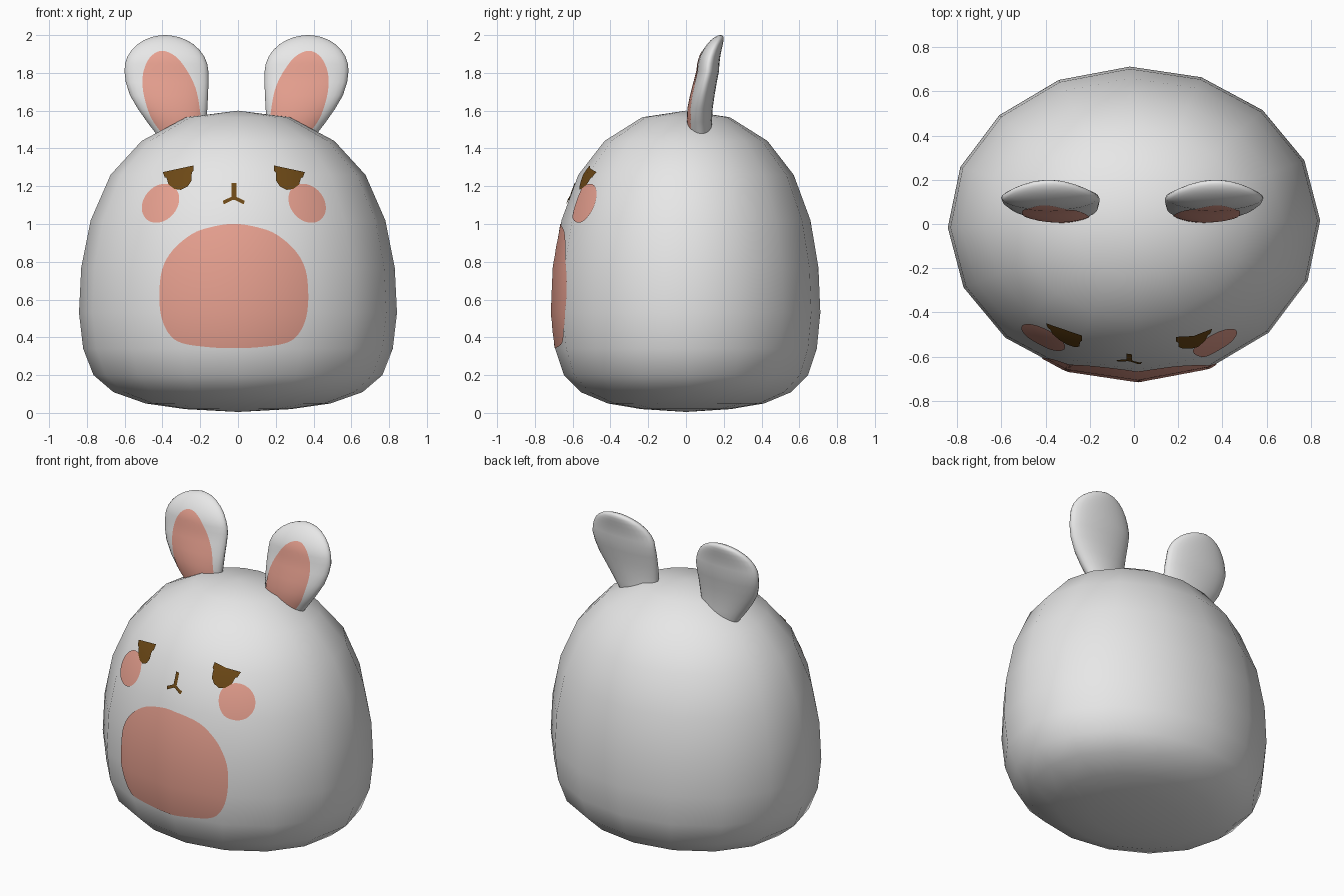
import bpy, bmesh, math
from mathutils import Vector
from mathutils.bvhtree import BVHTree
from mathutils.interpolate import poly_3d_calc

if "Cube" in bpy.data.objects:
    bpy.data.objects.remove(bpy.data.objects["Cube"])


def material(name, rgb):
    m = bpy.data.materials.new(name)
    m.diffuse_color = (*rgb, 1)
    m.use_nodes = True
    m.node_tree.nodes["Principled BSDF"].inputs["Base Color"].default_value = m.diffuse_color
    return m


WHITE = material("white plush", (0.98, 0.98, 0.98))
PINK = material("soft pink", (0.95, 0.42, 0.33))
BROWN = material("dark brown", (0.15, 0.065, 0.008))


def make(name, verts, faces, mat):
    me = bpy.data.meshes.new(name)
    me.from_pydata(verts, [], faces)
    me.materials.append(mat)
    me.polygons.foreach_set("use_smooth", [True] * len(me.polygons))
    ob = bpy.data.objects.new(name, me)
    bpy.context.collection.objects.link(ob)
    return ob


def loft(name, bottom, rings, top, n, twist=0.0, flip=1, axis=0.0):
    """Elliptical rings (z, cx, cy, rx, ry) closed by a pole at each end."""
    verts = [Vector(bottom)]
    for z, cx, cy, rx, ry in rings:
        for i in range(n):
            a = 2 * math.pi * i / n + twist
            verts.append(Vector((cx + rx * math.cos(a), cy + ry * math.sin(a), z)))
    verts.append(Vector(top))
    if flip < 0:
        for v in verts:
            v.x = 2 * axis - v.x
    faces, last = [], len(verts) - 1
    for i in range(n):
        j = (i + 1) % n
        faces.append((0, 1 + j, 1 + i))
        for r in range(len(rings) - 1):
            a, b = 1 + r * n, 1 + (r + 1) * n
            faces.append((a + i, a + j, b + j, b + i))
        b = last - n
        faces.append((b + i, b + j, last))
    if flip < 0:
        faces = [f[::-1] for f in faces]
    return make(name, verts, faces, WHITE)


def patch(name, target, outline, mat, offset, smooth=True, rings=12, sub=4):
    """Thin painted patch: a front-view outline dropped onto the target surface."""
    me = target.data
    co = [v.co.copy() for v in me.vertices]
    nor = [v.normal.copy() for v in me.vertices]
    polys = [tuple(p.vertices) for p in me.polygons]
    tree = BVHTree.FromPolygons(co, polys)
    pts = [Vector(p) for p in outline]
    n, edge = len(pts), []
    for i in range(n):
        p0, p1, p2, p3 = (pts[(i + k) % n] for k in (-1, 0, 1, 2))
        for s in range(sub):
            t = s / sub
            if smooth:
                edge.append(0.5 * (2 * p1 + (p2 - p0) * t + (2 * p0 - 5 * p1 + 4 * p2 - p3) * t * t
                                   + (3 * p1 - p0 - 3 * p2 + p3) * t ** 3))
            else:
                edge.append(p1.lerp(p2, t))
    mid = sum(edge, Vector((0, 0))) / len(edge)
    flat = [mid] + [mid.lerp(e, r / rings) for r in range(1, rings + 1) for e in edge]
    verts, normals = [], []
    for p in flat:
        hit, fn, idx, _ = tree.ray_cast(Vector((p.x, -3, p.y)), Vector((0, 1, 0)))
        if hit is None:
            hit, fn, idx, _ = tree.find_nearest(Vector((p.x, 0, p.y)))
        w = poly_3d_calc([co[v] for v in polys[idx]], hit)
        nn = sum((nor[v] * k for v, k in zip(polys[idx], w)), Vector()).normalized()
        verts.append(hit + nn * offset)
        normals.append(nn)
    m, faces = len(edge), []
    for i in range(m):
        j = (i + 1) % m
        faces.append((0, 1 + i, 1 + j))
        for r in range(rings - 1):
            a, b = 1 + r * m, 1 + (r + 1) * m
            faces.append((a + i, b + i, b + j, a + j))
    # make the winding face forward
    area = sum(edge[i].x * edge[(i + 1) % m].y - edge[(i + 1) % m].x * edge[i].y for i in range(m))
    if area < 0:
        faces = [f[::-1] for f in faces]
    ob = make(name, verts, faces, mat)
    ob.data.normals_split_custom_set_from_vertices([tuple(v) for v in normals])
    return ob


def mirrored(outline, axis):
    return [(2 * axis - x, z) for x, z in outline]


# Body: 16-sided rounded dome
profile = [(0.02, 0.28), (0.05, 0.49), (0.11, 0.66), (0.20, 0.765), (0.34, 0.82), (0.53, 0.842),
           (0.77, 0.83), (1.02, 0.78), (1.26, 0.675), (1.44, 0.51), (1.565, 0.275)]
body = loft("body", (0, 0, 0.005), [(z, 0, 0, r, r * 0.845) for z, r in profile],
            (0, 0, 1.6), 16, math.radians(1.3))

# Ears: flattened, leaning back, with a round tip
ear_rings = [(1.40, 0.27, 0.08, 0.11, 0.045), (1.47, 0.282, 0.077, 0.13, 0.058),
             (1.54, 0.31, 0.073, 0.155, 0.064), (1.61, 0.33, 0.076, 0.184, 0.065),
             (1.68, 0.349, 0.088, 0.206, 0.063), (1.75, 0.359, 0.103, 0.219, 0.06)]
for k in range(8):
    a = math.radians(k * 11.8)
    z, f = 1.81 + 0.19 * math.sin(a), math.cos(a)
    ear_rings.append((z, 0.363 + 0.007 * math.sin(a), 0.117 + 0.065 * math.sin(a) ** 2,
                      0.222 * f, 0.058 * f ** 0.8))
ear_pink = [(0.38, 1.915), (0.44, 1.88), (0.475, 1.8), (0.475, 1.7), (0.44, 1.58), (0.39, 1.5),
            (0.34, 1.45), (0.22, 1.45), (0.175, 1.52), (0.177, 1.6), (0.2, 1.72), (0.25, 1.82), (0.31, 1.89)]
EAR_AXIS, FACE_AXIS = -0.008, -0.022
for side, flip in (("right", 1), ("left", -1)):
    ear = loft(side + "_ear", (0.27, 0.08, 1.38), ear_rings, (0.37, 0.183, 2.0), 28, 0, flip, EAR_AXIS)
    shape = ear_pink if flip > 0 else mirrored(ear_pink, EAR_AXIS - 0.005)
    patch(side + "_inner_ear", ear, shape, PINK, 0.004)

# Belly patch
half = [(0.1, 0.982), (0.2, 0.945), (0.3, 0.86), (0.355, 0.76), (0.37, 0.63),
        (0.36, 0.51), (0.32, 0.42), (0.25, 0.37), (0.1, 0.348)]
belly = [(FACE_AXIS, 1.0)] + half + [(FACE_AXIS, 0.344)] + mirrored(half, FACE_AXIS)[::-1]
patch("belly_patch", body, belly, PINK, 0.005, rings=18)

# Cheeks (tilted ovals) and sleepy eyes
tilt = math.radians(-50)
cheek = []
for k in range(12):
    a = 2 * math.pi * k / 12
    u, v = 0.112 * math.cos(a), 0.088 * math.sin(a)
    cheek.append((0.364 + u * math.cos(tilt) - v * math.sin(tilt),
                  1.108 + u * math.sin(tilt) + v * math.cos(tilt)))
eye = [(0.188, 1.305), (0.35, 1.27), (0.34, 1.243), (0.33, 1.24), (0.32, 1.205), (0.29, 1.182),
       (0.255, 1.177), (0.22, 1.195), (0.2, 1.225), (0.198, 1.268), (0.188, 1.278)]
for side in ("right", "left"):
    fix = (lambda o: o) if side == "right" else (lambda o: mirrored(o, FACE_AXIS))
    patch(side + "_cheek", body, fix(cheek), PINK, 0.005)
    patch(side + "_eye", body, fix(eye), BROWN, 0.009, smooth=False)

# Nose and mouth strokes
stem = [(-0.033, 1.215), (-0.009, 1.215), (-0.009, 1.125), (-0.033, 1.125)]
stroke = [(-0.021, 1.147), (0.036, 1.12), (0.03, 1.102), (-0.021, 1.127)]
patch("nose_stem", body, stem, BROWN, 0.007, smooth=False, rings=4)
patch("right_mouth", body, stroke, BROWN, 0.007, smooth=False, rings=4)
patch("left_mouth", body, mirrored(stroke, FACE_AXIS), BROWN, 0.007, smooth=False, rings=4)
